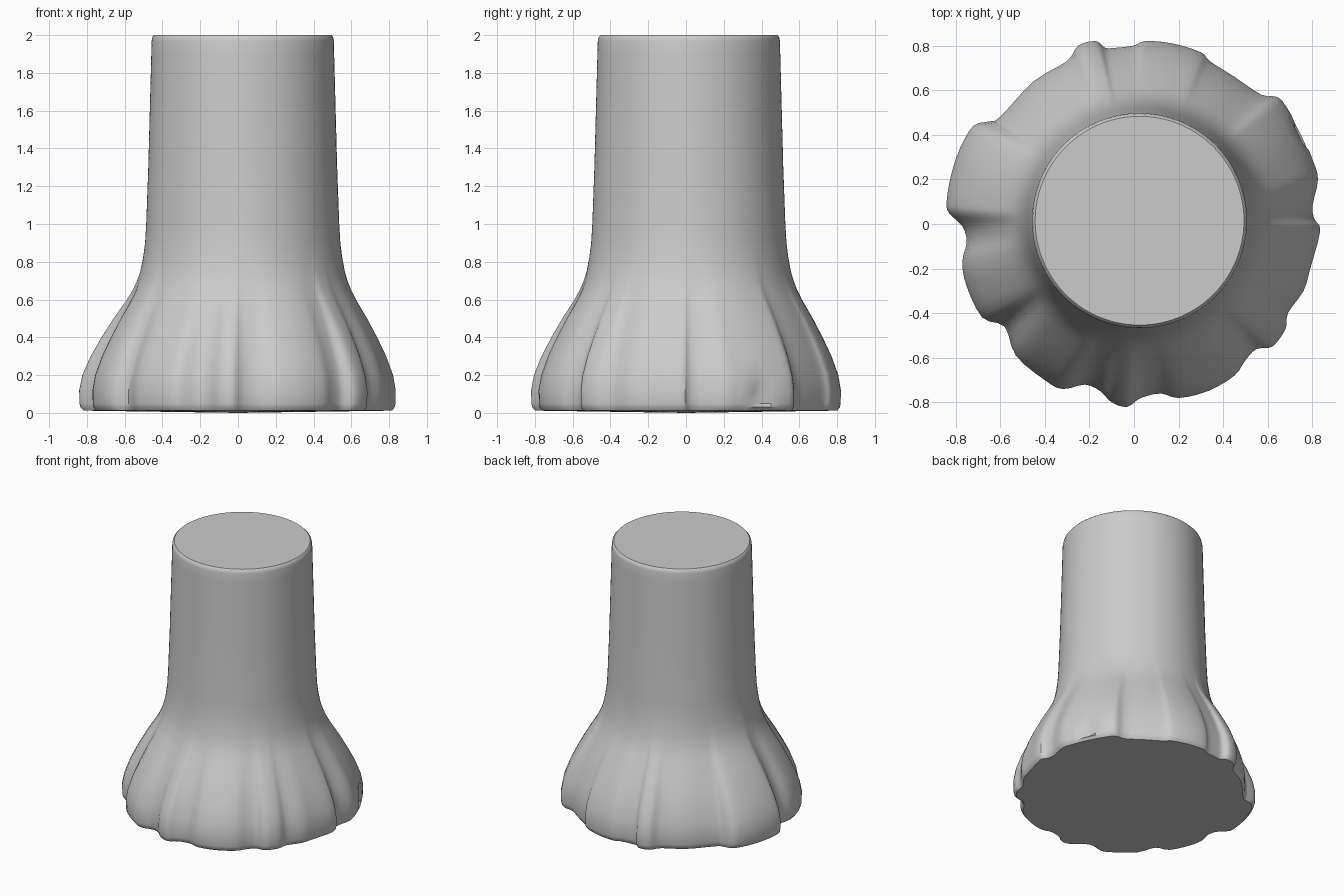
import bpy, bmesh, math

if "Cube" in bpy.data.objects:
    bpy.data.objects.remove(bpy.data.objects["Cube"])

# Fluted outline of the root flare, counterclockwise from +x
FLARE = [(.835, -.03), (.81, .02), (.80, .08), (.825, .2), (.80, .29), (.75, .41), (.68, .53),
         (.64, .57), (.57, .58), (.45, .66), (.34, .73), (.30, .77), (.17, .81), (.05, .82),
         (0, .80), (-.08, .79), (-.13, .79), (-.17, .82), (-.25, .80), (-.30, .73), (-.45, .64),
         (-.60, .48), (-.65, .46), (-.72, .44), (-.78, .34), (-.82, .22), (-.84, .10),
         (-.83, .05), (-.77, -.01), (-.75, -.08), (-.77, -.17), (-.75, -.28), (-.68, -.42),
         (-.58, -.46), (-.53, -.59), (-.40, -.70), (-.32, -.74), (-.22, -.72), (-.15, -.75),
         (-.10, -.80), (-.03, -.82), (.03, -.78), (.12, -.76), (.20, -.78), (.33, -.75),
         (.45, -.68), (.50, -.61), (.55, -.56), (.62, -.55), (.68, -.47), (.69, -.40),
         (.76, -.30), (.79, -.20)]
# Height, trunk radius, share of the flare outline
LEVELS = [(.012, .53, .93), (.03, .53, .98), (.05, .53, .995), (.12, .53, 1), (.2, .53, .95),
          (.3, .53, .82), (.4, .53, .65), (.5, .53, .46), (.6, .53, .25), (.65, .53, .16),
          (.7, .53, .09), (.75, .528, .045), (.82, .523, .015), (.9, .517, 0), (1.0, .511, 0),
          (1.3, .500, 0), (1.6, .492, 0), (1.9, .484, 0), (1.97, .482, 0), (1.99, .478, 0),
          (2.0, .468, 0)]
CX, CY, STEPS = .025, .015, 3


def spline(a, b, c, d, t):
    return b + .5 * t * (c - a + t * (2*a - 5*b + 4*c - d + t * (3*(b - c) + d - a)))


n = len(FLARE)
outline = []
for i in range(n):
    p = [FLARE[(i + k) % n] for k in (-1, 0, 1, 2)]
    for s in range(STEPS):
        outline.append([spline(*[q[ax] for q in p], s / STEPS) for ax in (0, 1)])

# Loft the trunk from the flare to the round cut top
bm = bmesh.new()
rings = []
for z, r, w in LEVELS:
    ring = []
    for x, y in outline:
        a = math.atan2(y - CY, x - CX)
        # small hollow low on the right side
        hollow = .03 * math.exp(-((a - .49) / .06) ** 4) if .04 < z < .19 else 0
        px = CX + r * math.cos(a) * (1 - w) + (x - CX) * w - hollow * math.cos(a)
        py = CY + r * math.sin(a) * (1 - w) + (y - CY) * w - hollow * math.sin(a)
        ring.append(bm.verts.new((px, py, z)))
    rings.append(ring)
m = len(outline)
for lo, hi in zip(rings, rings[1:]):
    for i in range(m):
        j = (i + 1) % m
        bm.faces.new((lo[i], lo[j], hi[j], hi[i]))
bm.faces.new(rings[-1])

# Underside fan
hub = bm.verts.new((0, 0, 0))
for i in range(m):
    bm.faces.new((rings[0][(i + 1) % m], rings[0][i], hub))

bmesh.ops.recalc_face_normals(bm, faces=bm.faces)
mesh = bpy.data.meshes.new("flared_trunk")
bm.to_mesh(mesh)
bm.free()
trunk = bpy.data.objects.new("flared_trunk", mesh)
bpy.context.collection.objects.link(trunk)
bpy.context.view_layer.objects.active = trunk
trunk.select_set(True)
bpy.ops.object.shade_smooth_by_angle(angle=math.radians(35))
